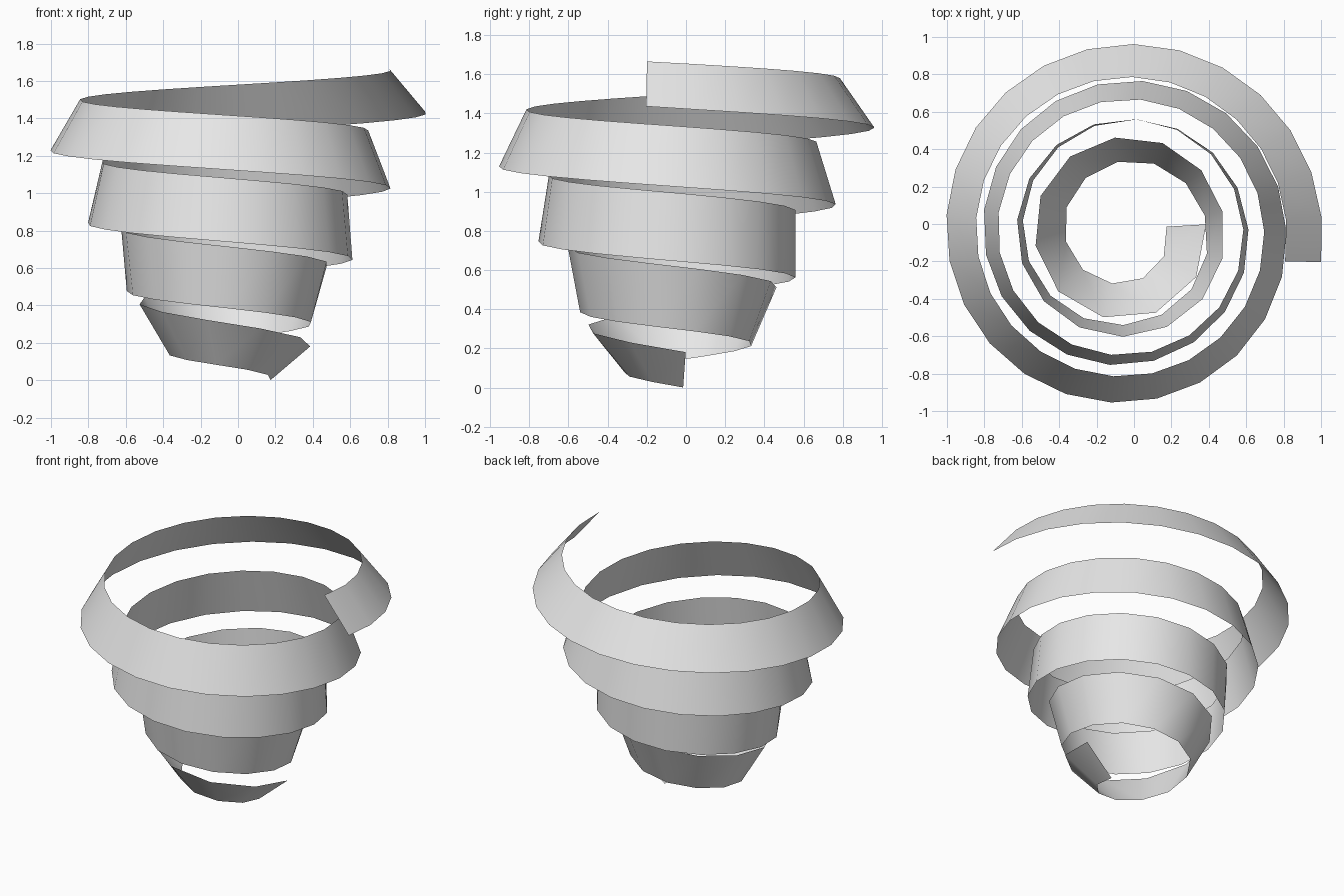
import bpy, bmesh
from math import pi, radians, sin, cos, sqrt

cube = bpy.data.objects.get("Cube")
if cube:
    bpy.data.objects.remove(cube, do_unlink=True)

# Plain grey material
grey = bpy.data.materials.new("light_grey")
grey.use_nodes = True
colour = (0.8, 0.8, 0.8, 1.0)
grey.diffuse_color = colour
grey.node_tree.nodes["Principled BSDF"].inputs["Base Color"].default_value = colour

# Conical spiral: t counts clockwise turns from +x
CENTRE = (-0.045, -0.045)
T_START, T_END, SEGMENTS = -0.018, 4.026, 72
R0, R_TURN = 0.33, 0.157
Z0, Z_TURN = 0.097, 0.361

# Outward lean in degrees and half width of the ribbon, one key per half turn
LEAN = [49, 30, 16, 5.5, -4.5, -13, -21, -30, -39.5]
HALF = [0.14, 0.16, 0.167, 0.169, 0.175, 0.17, 0.166, 0.158, 0.15]


def keyed(keys, t):
    """Linear interpolation between half-turn keys."""
    i = min(max(int(t * 2), 0), len(keys) - 2)
    return keys[i] + (keys[i + 1] - keys[i]) * (t * 2 - i)


def length(t):
    """Path length, up to a constant factor."""
    return R0 * t + R_TURN * t * t / 2


def turn_at(s):
    """Inverse of length, for evenly long segments."""
    return (sqrt(R0 * R0 + 2 * R_TURN * s) - R0) / R_TURN


# Spiral ribbon: one pair of edge points per step
bm = bmesh.new()
s0, s1 = length(T_START), length(T_END)
previous = None
for i in range(SEGMENTS + 1):
    t = turn_at(s0 + (s1 - s0) * i / SEGMENTS)
    angle = -2 * pi * t
    skew = radians({0: -3, SEGMENTS: 8}.get(i, 0))  # slanted end cuts
    r, z = R0 + R_TURN * t, Z0 + Z_TURN * t
    lean, half = radians(keyed(LEAN, t)), keyed(HALF, t)
    pair = []
    for side in (-1, 1):
        out = side * half * sin(lean)
        pair.append(bm.verts.new((
            CENTRE[0] + r * cos(angle) + out * cos(angle + skew),
            CENTRE[1] + r * sin(angle) + out * sin(angle + skew),
            max(0, z + side * half * cos(lean)))))
    if previous:
        bm.faces.new((pair[0], previous[0], previous[1], pair[1]))
    previous = pair

mesh = bpy.data.meshes.new("spiral_ribbon")
bm.to_mesh(mesh)
bm.free()
mesh.materials.append(grey)
ribbon = bpy.data.objects.new("spiral_ribbon", mesh)
bpy.context.collection.objects.link(ribbon)
for face in mesh.polygons:
    face.use_smooth = True
